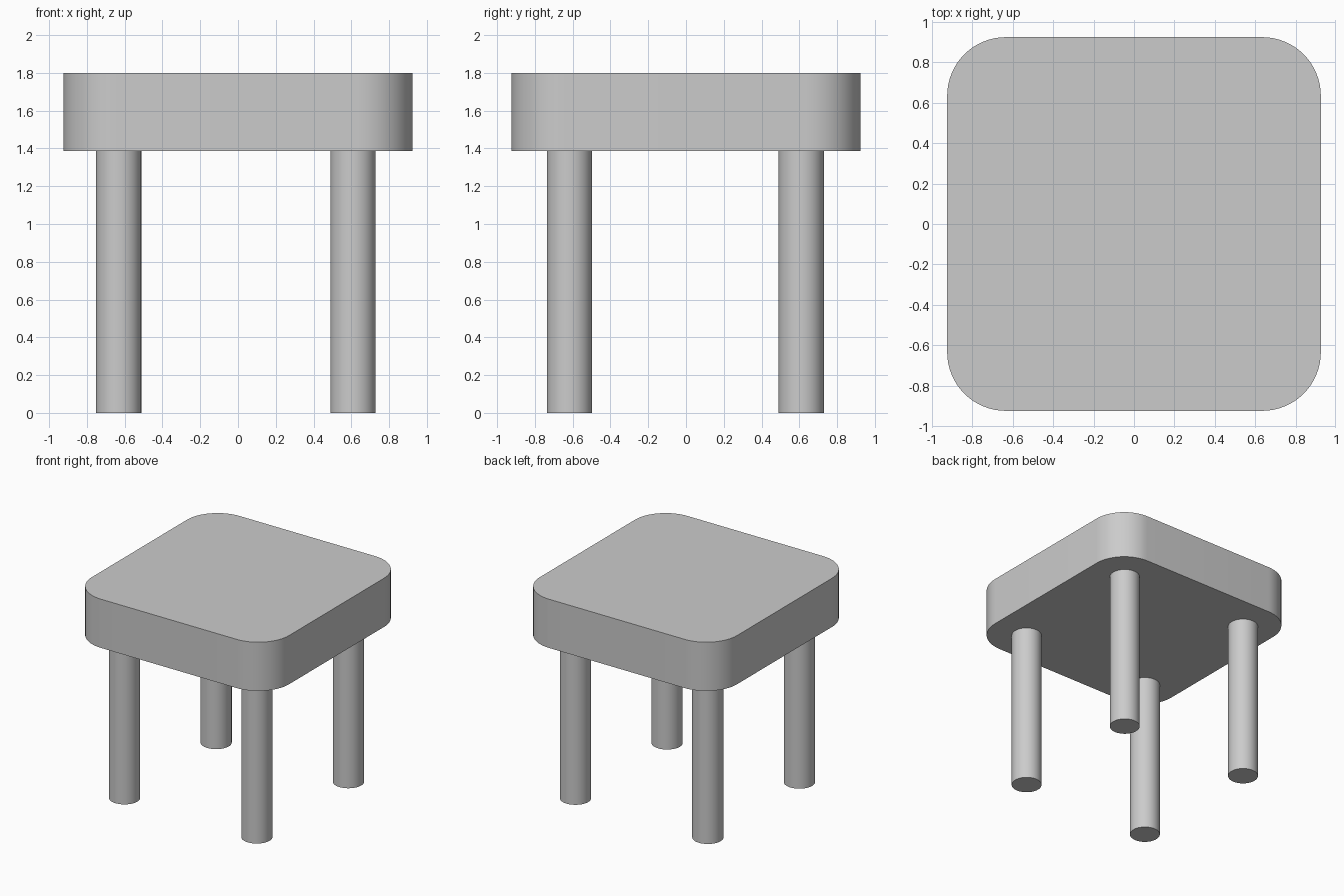
import bpy, bmesh, math

if "Cube" in bpy.data.objects:
    bpy.data.objects.remove(bpy.data.objects["Cube"])

SEAT_HALF, SEAT_BOTTOM, SEAT_TOP = 0.925, 1.387, 1.80
CORNER_RADIUS, LEG_RADIUS = 0.29, 0.12


def finish(obj):
    bpy.ops.object.select_all(action='DESELECT')
    obj.select_set(True)
    bpy.context.view_layer.objects.active = obj
    bpy.ops.object.shade_smooth_by_angle(angle=math.radians(30))


# Seat: thick square slab with rounded vertical corners
bm = bmesh.new()
bmesh.ops.create_cube(bm, size=1)
bmesh.ops.scale(bm, vec=(2 * SEAT_HALF, 2 * SEAT_HALF, SEAT_TOP - SEAT_BOTTOM), verts=bm.verts)
bmesh.ops.translate(bm, vec=(0, 0, (SEAT_TOP + SEAT_BOTTOM) / 2), verts=bm.verts)
uprights = [e for e in bm.edges if abs(e.verts[0].co.z - e.verts[1].co.z) > 0.1]
bmesh.ops.bevel(bm, geom=uprights, offset=CORNER_RADIUS, offset_type='OFFSET',
                segments=16, profile=0.5, affect='EDGES')
mesh = bpy.data.meshes.new("seat")
bm.to_mesh(mesh)
bm.free()
seat = bpy.data.objects.new("seat", mesh)
bpy.context.collection.objects.link(seat)
finish(seat)

# Legs: four plain round posts, meeting the underside of the seat
for row, y in (("front", -0.617), ("back", 0.61)):
    for side, x in (("left", -0.632), ("right", 0.609)):
        bpy.ops.mesh.primitive_cylinder_add(vertices=48, radius=LEG_RADIUS, depth=SEAT_BOTTOM,
                                            location=(x, y, SEAT_BOTTOM / 2))
        leg = bpy.context.object
        leg.name = f"{row}_{side}_leg"
        finish(leg)
